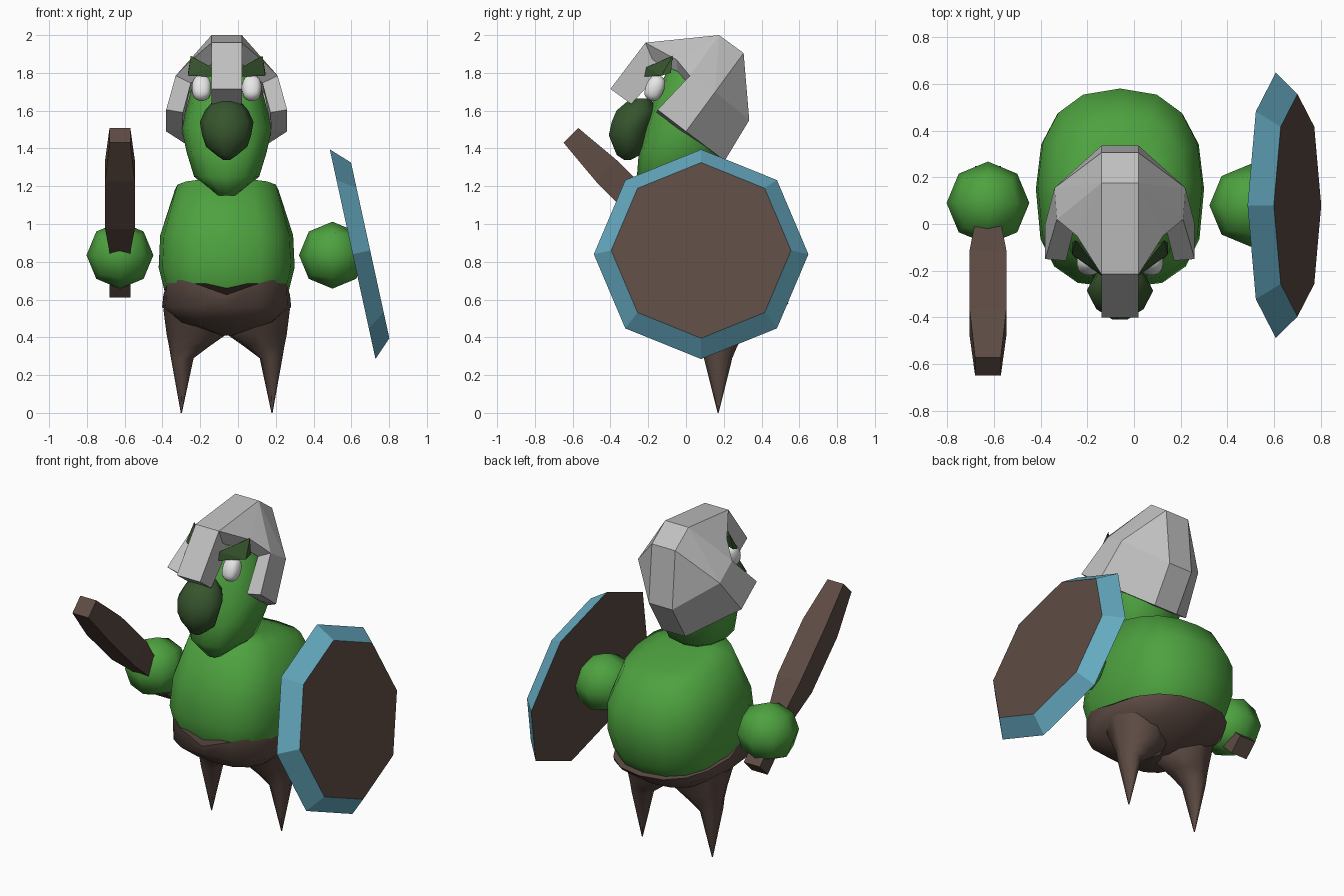
import bpy, bmesh, math
from mathutils import Vector, Matrix

if "Cube" in bpy.data.objects:
    bpy.data.objects.remove(bpy.data.objects["Cube"])

CX = -0.06  # symmetry plane of the creature


def material(name, rgb):
    m = bpy.data.materials.new(name)
    m.diffuse_color = (*rgb, 1)
    m.use_nodes = True
    m.node_tree.nodes["Principled BSDF"].inputs["Base Color"].default_value = m.diffuse_color
    return m


GREEN = material("skin green", (0.075, 0.36, 0.05))
DARK = material("dark green", (0.038, 0.09, 0.027))
BROWN = material("brown", (0.11, 0.07, 0.057))
BLUE = material("rim blue", (0.13, 0.40, 0.53))
GREY = material("helmet grey", (0.53, 0.53, 0.53))
WHITE = material("eye white", (0.85, 0.85, 0.85))


def finish(name, bm, mats, smooth=None, recalc=True):
    if recalc:
        bmesh.ops.recalc_face_normals(bm, faces=bm.faces)
    me = bpy.data.meshes.new(name)
    bm.to_mesh(me)
    bm.free()
    ob = bpy.data.objects.new(name, me)
    bpy.context.collection.objects.link(ob)
    for m in mats:
        me.materials.append(m)
    if smooth:
        bpy.ops.object.select_all(action='DESELECT')
        ob.select_set(True)
        bpy.context.view_layer.objects.active = ob
        bpy.ops.object.shade_smooth_by_angle(angle=math.radians(smooth))
    return ob


def loft(name, rings, sides, mat, power=2.0, front=None, smooth=60, wave=0.0, matrix=None, phase=0.0):
    """Stack closed rings (x, y, z, rx, ry); front squares the -y half, wave shapes the last ring's edge."""
    bm = bmesh.new()
    loops = []
    for k, (x, y, z, rx, ry) in enumerate(rings):
        loop = []
        for i in range(sides):
            a = 2 * math.pi * i / sides + phase
            c, s = math.cos(a), math.sin(a)
            n = front if front and s < -0.01 else power
            px = rx * math.copysign(abs(c) ** (2 / n), c)
            py = ry * math.copysign(abs(s) ** (2 / n), s)
            lift = 0
            if k == len(rings) - 1:  # front corners rise, back droops
                lift = wave * (abs(math.sin(2 * a)) if s < 0 else -0.5 * s)
            loop.append(bm.verts.new((x + px, y + py, z + lift)))
        loops.append(loop)
    for a, b in zip(loops, loops[1:]):
        for i in range(sides):
            j = (i + 1) % sides
            bm.faces.new((a[i], a[j], b[j], b[i]))
    bm.faces.new(loops[0])
    bm.faces.new(loops[-1])
    if matrix:
        bm.transform(matrix)
    return finish(name, bm, [mat], smooth)


def ball(name, center, size, mat, tilt=0.0, cuts=1):
    """Rounded cube blob."""
    bm = bmesh.new()
    bmesh.ops.create_cube(bm, size=2)
    bmesh.ops.subdivide_edges(bm, edges=bm.edges[:], cuts=cuts, use_grid_fill=True)
    for v in bm.verts:
        v.co = v.co.normalized() * 0.9 + v.co * 0.1 if cuts > 1 else v.co.normalized() * 1.03
    bm.transform(Matrix.Translation(center) @ Matrix.Rotation(tilt, 4, 'X')
                 @ Matrix.Diagonal((*size, 1)))
    return finish(name, bm, [mat], 80)


def hull(name, points, mat):
    bm = bmesh.new()
    for p in points:
        bm.verts.new(p)
    bmesh.ops.convex_hull(bm, input=bm.verts[:])
    bmesh.ops.dissolve_limit(bm, angle_limit=0.02, verts=bm.verts[:], edges=bm.edges[:])
    return finish(name, bm, [mat])


# torso, with shoulders sloping down towards the back
torso = loft("torso", [(CX, 0.14, 0.46, 0.10, 0.12), (CX, 0.14, 0.54, 0.285, 0.335),
                       (CX, 0.145, 0.65, 0.33, 0.395), (CX, 0.15, 0.77, 0.36, 0.425),
                       (CX, 0.165, 0.94, 0.352, 0.415), (CX, 0.18, 1.205, 0.275, 0.295),
                       (CX, 0.18, 1.235, 0.15, 0.16)], 16, GREEN, 2.4, front=2.8)
for v in torso.data.vertices:
    if v.co.z > 0.95:
        v.co.z -= 0.2 * (v.co.y - 0.05) * (v.co.z - 0.9) / 0.3

# trousers and pointed legs
loft("trousers", [(CX, 0.14, 0.41, 0.03, 0.10), (CX, 0.13, 0.48, 0.25, 0.28),
                  (CX, 0.135, 0.56, 0.342, 0.385), (CX, 0.14, 0.625, 0.335, 0.405)],
     16, BROWN, 2.35, front=2.8, wave=0.085)
for side, tag in ((-1, "right"), (1, "left")):
    loft(tag + "_leg", [(CX + side * 0.24, 0.17, 0.0, 0.003, 0.003),
                        (CX + side * 0.235, 0.17, 0.29, 0.06, 0.075),
                        (CX + side * 0.20, 0.17, 0.35, 0.105, 0.10),
                        (CX + side * 0.16, 0.165, 0.415, 0.158, 0.14),
                        (CX + side * 0.16, 0.15, 0.55, 0.175, 0.20)], 8, BROWN)

# hands
ball("right_hand", (-0.625, 0.09, 0.835), (0.172, 0.172, 0.172), GREEN)
ball("left_hand", (0.5, 0.08, 0.835), (0.172, 0.172, 0.172), GREEN)

# head and muzzle
loft("head", [(CX, -0.10, 1.15, 0.05, 0.09), (CX, -0.06, 1.25, 0.172, 0.20),
              (CX, -0.03, 1.38, 0.212, 0.22), (CX, 0.0, 1.51, 0.24, 0.22),
              (CX, 0.04, 1.70, 0.19, 0.20), (CX, 0.06, 1.84, 0.13, 0.14)], 12, GREEN, 2.3)
loft("muzzle", [(CX, -0.31, 1.34, 0.02, 0.02), (CX, -0.305, 1.365, 0.055, 0.065),
                (CX, -0.30, 1.41, 0.11, 0.09), (CX, -0.305, 1.47, 0.13, 0.11),
                (CX, -0.285, 1.54, 0.142, 0.115), (CX, -0.26, 1.60, 0.115, 0.115),
                (CX, -0.24, 1.665, 0.06, 0.055)], 10, DARK, 1.7)

# eyes and brows
for side, tag in ((-1, "right"), (1, "left")):
    ball(tag + "_eye", (CX + side * 0.133, -0.165, 1.72), (0.053, 0.05, 0.073), WHITE, -0.4, 4)
    hull(tag + "_brow", [(CX + side * x, y, z) for x, y, z in (
        (0.08, -0.21, 1.83), (0.08, -0.22, 1.78), (0.09, -0.13, 1.80),
        (0.19, -0.07, 1.89), (0.205, -0.13, 1.785), (0.205, -0.08, 1.80))], DARK)

# helmet: central ridge strip with mirrored side plates
ridge = [(-0.40, 1.715), (-0.215, 1.96), (0.175, 2.0), (0.305, 1.905), (0.335, 1.55), (0.205, 1.335)]
plates = {"brow": (0.185, -0.05, 1.87), "temple": (0.27, 0.02, 1.785),
          "cheek": (0.32, -0.15, 1.605), "jaw": (0.32, 0.0, 1.49), "ear": (0.28, 0.155, 1.70)}
bm = bmesh.new()
strips = []
for side in (-1, 1):
    p = [bm.verts.new((CX + side * 0.08, y, z)) for y, z in ridge]
    s = {k: bm.verts.new((CX + side * x, y, z)) for k, (x, y, z) in plates.items()}
    strips.append(p)
    for f in ((p[1], p[2], s["brow"]), (p[2], s["temple"], s["brow"]),
              (p[2], s["ear"], s["temple"]), (p[2], p[3], s["ear"]),
              (s["temple"], s["ear"], s["jaw"], s["cheek"]),
              (p[3], p[4], s["ear"]), (s["ear"], p[4], p[5], s["jaw"])):
        bm.faces.new(f)
a, b = strips
for i in range(1, 5):
    bm.faces.new((a[i], b[i], b[i + 1], a[i + 1]))
bm.normal_update()
for f in bm.faces:
    if f.normal.dot(f.calc_center_median() - Vector((CX, 0.05, 1.6))) < 0:
        f.normal_flip()
helmet = finish("helmet", bm, [GREY], recalc=False)
mod = helmet.modifiers.new("thickness", 'SOLIDIFY')
mod.thickness, mod.offset = 0.09, -1

# thick nose guard hanging from the helmet's front
hull("nose_guard", [(CX + side * 0.08, y, z) for side in (-1, 1) for y, z in
                    (ridge[0], ridge[1], (-0.08, 1.865), (-0.29, 1.635))], GREY)

# club: square bar along a 45 degree axis, thicker in the middle
axis = Matrix.Translation((-0.625, 0.21, 0.65)) @ Matrix.Rotation(math.radians(45), 4, 'X')
r2 = math.sqrt(2)
loft("club", [(0, 0, (z - 0.65) * r2, h * r2, h * r2) for z, h in
              ((0.65, 0.055), (0.89, 0.055), (1.03, 0.079), (1.28, 0.079), (1.47, 0.055))],
     4, BROWN, smooth=None, matrix=axis, phase=math.pi / 4)

# shield: tilted bevelled octagon, blue rim and brown faces
tilt = Matrix.Translation((0.607, 0.08, 0.84)) @ Matrix.Rotation(math.radians(90 - 12.3), 4, 'Y')
shield = loft("shield", [(0, 0, 0, 0.568, 0.568), (0, 0, 0.095, 0.476, 0.476)],
              8, BROWN, smooth=None, matrix=tilt)
shield.data.materials.append(BLUE)
for f in shield.data.polygons:
    f.material_index = 1 if len(f.vertices) == 4 else 0
